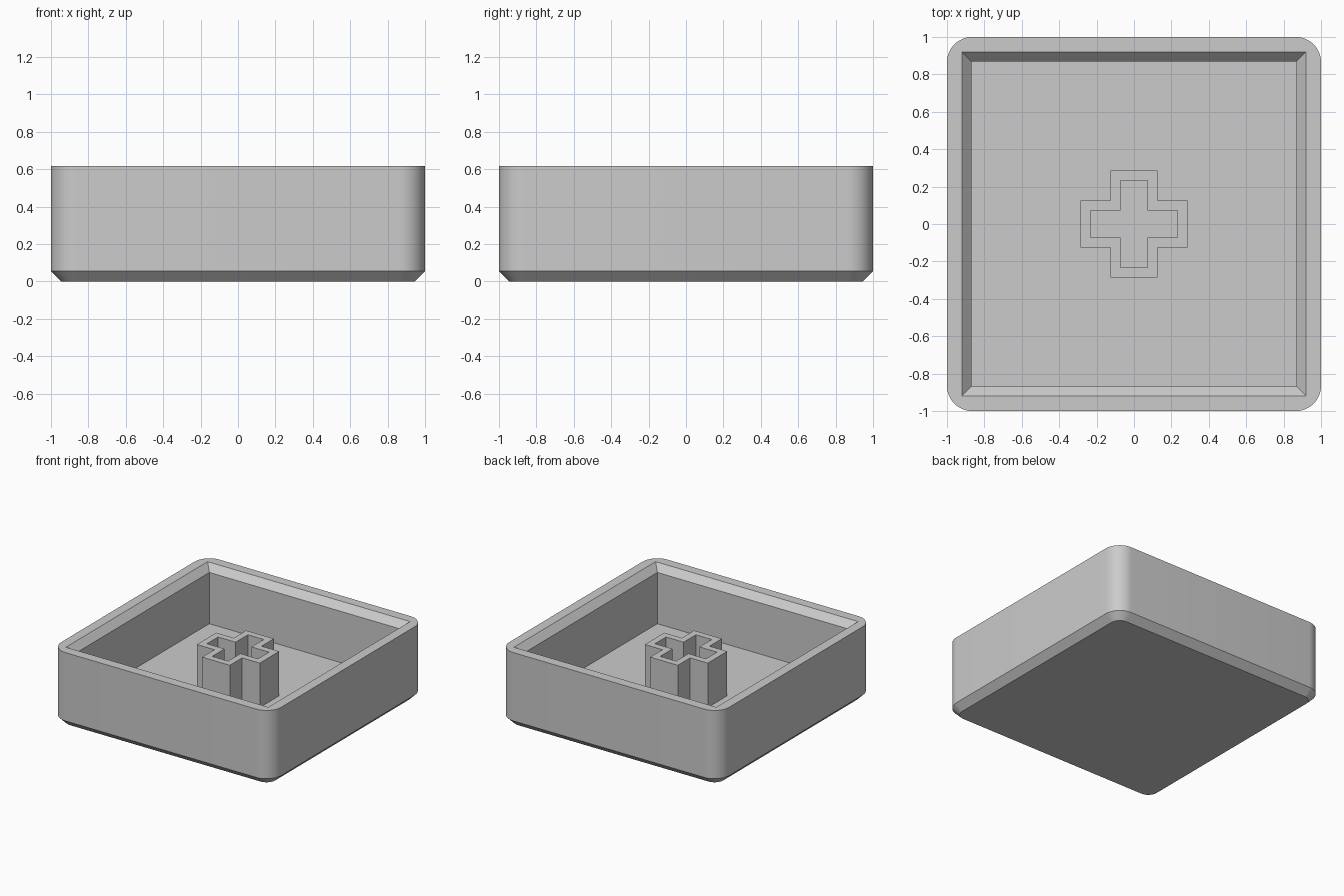
import bpy, bmesh
from math import sin, cos, pi, radians

cube = bpy.data.objects.get("Cube")
if cube:
    bpy.data.objects.remove(cube)

grey = bpy.data.materials.new("light_grey_plastic")
grey.use_nodes = True
colour = (0.6, 0.6, 0.6, 1)
grey.diffuse_color = colour
grey.node_tree.nodes["Principled BSDF"].inputs["Base Color"].default_value = colour

HEIGHT, CHAMFER, FLOOR, STEM_TOP = 0.616, 0.055, 0.14, 0.505
QUARTERS = ((1, 1), (-1, 1), (-1, -1), (1, -1))


def square_ring(half, radius, z, steps=12):
    """Counter-clockwise square outline with rounded corners."""
    ring = []
    for k, (sx, sy) in enumerate(QUARTERS):
        for i in range(steps + 1):
            a = pi / 2 * (k + i / steps)
            ring.append((sx * (half - radius) + radius * cos(a),
                         sy * (half - radius) + radius * sin(a), z))
    return ring


def cross_ring(reach, arm, z):
    """Counter-clockwise plus-shaped outline."""
    ring = []
    x, y = 1, 0
    for _ in range(4):
        for u, v in ((reach, -arm), (reach, arm), (arm, arm)):
            ring.append((u * x - v * y, u * y + v * x, z))
        x, y = -y, x
    return ring


def loft(name, rings, capped):
    """Skin consecutive outlines into one object."""
    bm = bmesh.new()
    loops = [[bm.verts.new(p) for p in ring] for ring in rings]
    n = len(loops[0])
    for low, high in zip(loops, loops[1:]):
        for i in range(n):
            j = (i + 1) % n
            bm.faces.new((low[i], low[j], high[j], high[i]))
    if capped:
        bm.faces.new(loops[0][::-1])
        bm.faces.new(loops[-1])
    # Square-cornered outlines collapse to single corner points here
    bmesh.ops.remove_doubles(bm, verts=bm.verts, dist=0.0005)
    mesh = bpy.data.meshes.new(name)
    bm.to_mesh(mesh)
    bm.free()
    mesh.materials.append(grey)
    obj = bpy.data.objects.new(name, mesh)
    bpy.context.collection.objects.link(obj)
    bpy.ops.object.select_all(action="DESELECT")
    obj.select_set(True)
    bpy.context.view_layer.objects.active = obj
    bpy.ops.object.shade_smooth_by_angle(angle=radians(30))
    return obj


# Open shell: chamfered base, rounded walls, flat rim, bevelled lip, floor
loft("shell", [
    square_ring(1 - CHAMFER, 0.08, 0),
    square_ring(1, 0.135, CHAMFER),
    square_ring(1, 0.135, HEIGHT),
    square_ring(0.92, 0, HEIGHT),
    square_ring(0.868, 0, HEIGHT - CHAMFER),
    square_ring(0.868, 0, FLOOR),
], True)

# Hollow cross-shaped stem standing on the floor
loft("cross_stem", [
    cross_ring(0.286, 0.126, FLOOR),
    cross_ring(0.286, 0.126, STEM_TOP),
    cross_ring(0.232, 0.072, STEM_TOP),
    cross_ring(0.232, 0.072, FLOOR),
], False)
